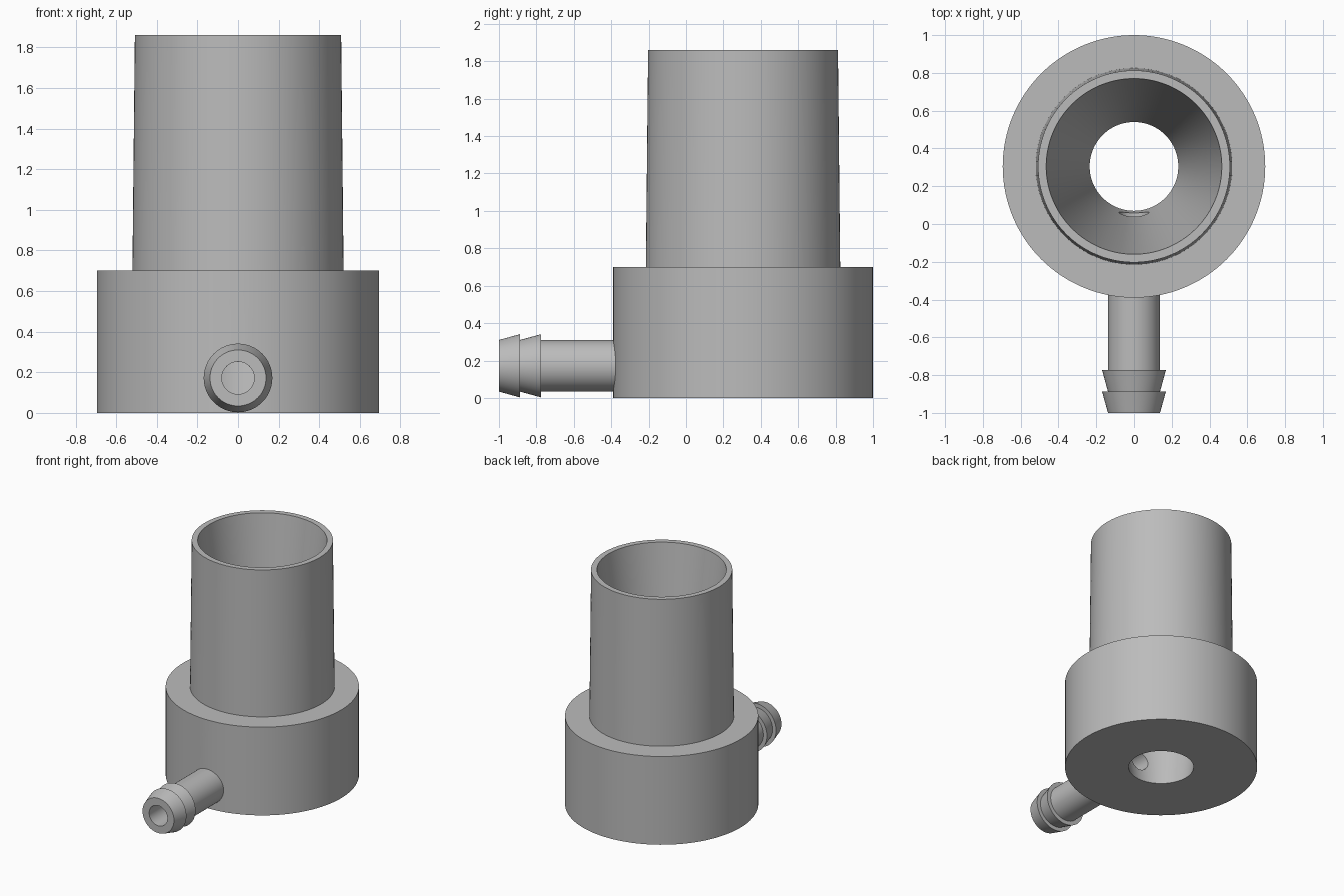
import bpy
import math
from mathutils import Matrix

cube = bpy.data.objects.get("Cube")
if cube:
    bpy.data.objects.remove(cube, do_unlink=True)

grey = bpy.data.materials.new("grey plastic")
grey.use_nodes = True
grey.diffuse_color = (0.5, 0.5, 0.5, 1)
grey.node_tree.nodes["Principled BSDF"].inputs["Base Color"].default_value = (0.5, 0.5, 0.5, 1)


def lathe(name, profile, steps=128):
    """Turn a closed (radius, height) outline around z into a ring solid."""
    count = len(profile)
    verts = []
    for i in range(steps):
        a = 2 * math.pi * i / steps
        verts += [(r * math.cos(a), r * math.sin(a), h) for r, h in profile]
    faces = []
    for i in range(steps):
        j = (i + 1) % steps
        for k in range(count):
            m = (k + 1) % count
            faces.append((i * count + k, j * count + k, j * count + m, i * count + m))
    mesh = bpy.data.meshes.new(name)
    mesh.from_pydata(verts, [], faces)
    mesh.materials.append(grey)
    obj = bpy.data.objects.new(name, mesh)
    bpy.context.collection.objects.link(obj)
    return obj


def smooth(obj):
    bpy.ops.object.select_all(action="DESELECT")
    obj.select_set(True)
    bpy.context.view_layer.objects.active = obj
    bpy.ops.object.shade_smooth_by_angle(angle=math.radians(30))


BODY_Y = 0.305
AXIS_Z = 0.172
BORE = 0.08

# Wide collar and tapered tube with a funnel running right through
body = lathe("adapter_body", [
    (0.235, 0), (0.695, 0), (0.695, 0.7), (0.52, 0.7), (0.508, 1.86), (0.465, 1.86)])
body.data.transform(Matrix.Translation((0, BODY_Y, 0)))

# Side hole joining the barbed nozzle to the funnel
bpy.ops.mesh.primitive_cylinder_add(
    vertices=48, radius=BORE, depth=0.75,
    location=(0, -0.125, AXIS_Z), rotation=(math.pi / 2, 0, 0))
cutter = bpy.context.object
cutter.name = "bore_cutter"
cutter.data.materials.append(grey)
cutter.hide_render = True
cutter.hide_set(True)
cut = body.modifiers.new("side_bore", "BOOLEAN")
cut.operation = "DIFFERENCE"
cut.solver = "EXACT"
cut.object = cutter

# Apply the cut and discard the helper
bpy.context.view_layer.objects.active = body
body.select_set(True)
bpy.ops.object.modifier_apply(modifier=cut.name)
bpy.data.objects.remove(cutter, do_unlink=True)

# Hose nozzle with two barbs, its tip at the front
nozzle = lathe("hose_nozzle", [
    (BORE, 0), (0.138, 0), (0.169, 0.112), (0.138, 0.112), (0.169, 0.226),
    (0.137, 0.226), (0.137, 0.8), (BORE, 0.8)], steps=64)
nozzle.data.transform(
    Matrix.Translation((0, -1, AXIS_Z)) @ Matrix.Rotation(-math.pi / 2, 4, "X"))

for part in (body, nozzle):
    smooth(part)
